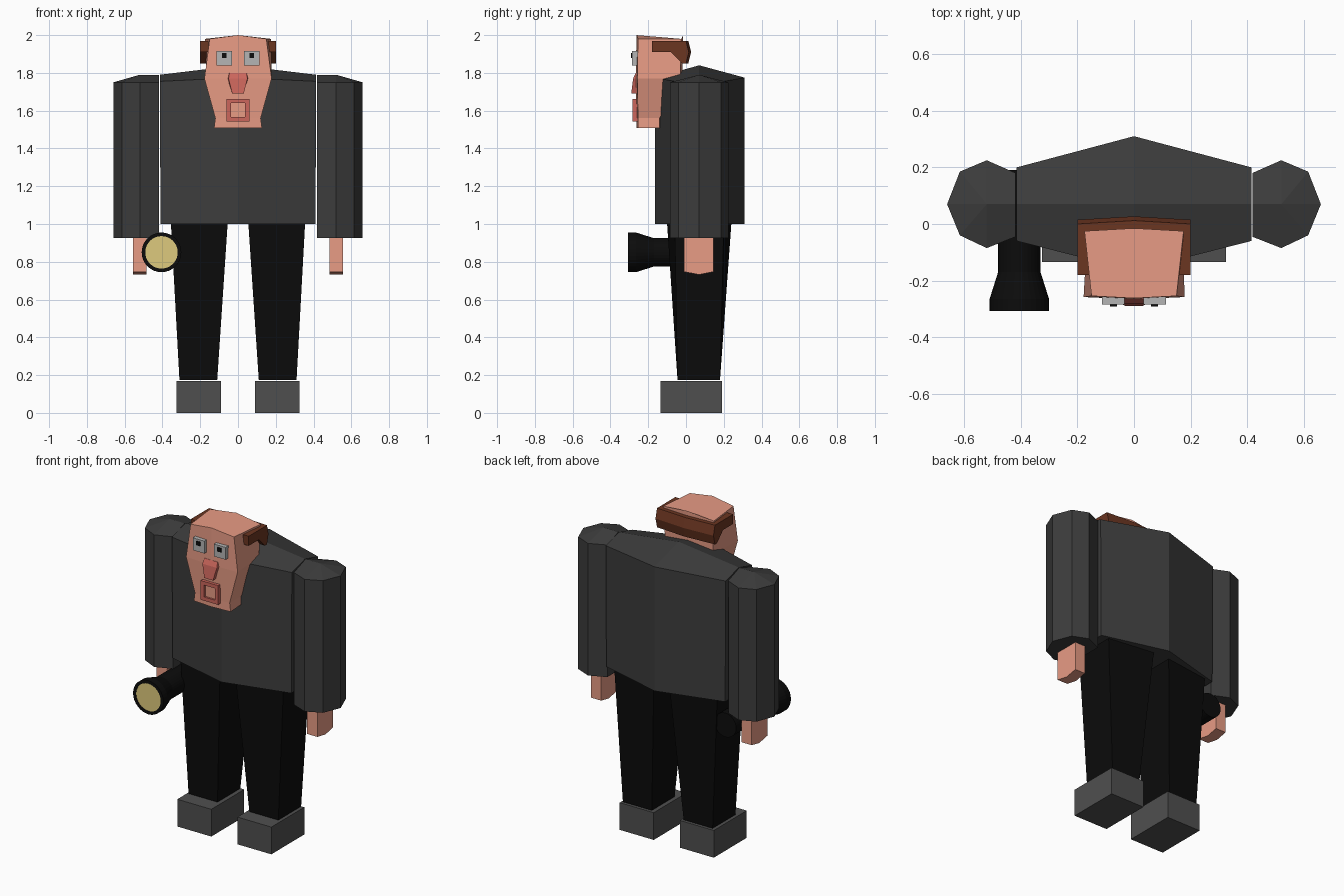
import bpy, bmesh
from math import pi, cos, sin

if "Cube" in bpy.data.objects:
    bpy.data.objects.remove(bpy.data.objects["Cube"])

mats = {}


def paint(ob, color):
    """Colours are given as seen on screen and converted to linear."""
    if color not in mats:
        m = bpy.data.materials.new("paint_%d" % len(mats))
        lin = [c / 12.92 if c < .04 else ((c + .055) / 1.055) ** 2.4 for c in color]
        m.diffuse_color = (*lin, 1)
        m.use_nodes = True
        m.node_tree.nodes["Principled BSDF"].inputs["Base Color"].default_value = m.diffuse_color
        mats[color] = m
    ob.data.materials.append(mats[color])


def loft(name, rings, color, side=1, cap_top=True, cap_bottom=True):
    """Skin a stack of equal-length point rings; side=-1 mirrors in x."""
    bm = bmesh.new()
    vs = [[bm.verts.new((side * x, y, z)) for x, y, z in r] for r in rings]
    n = len(vs[0])
    for a, b in zip(vs, vs[1:]):
        for i in range(n):
            j = (i + 1) % n
            bm.faces.new((a[i], a[j], b[j], b[i]))
    if cap_bottom:
        bm.faces.new(vs[0])
    if cap_top:
        bm.faces.new(vs[-1])
    bmesh.ops.remove_doubles(bm, verts=bm.verts, dist=1e-4)
    bmesh.ops.recalc_face_normals(bm, faces=bm.faces)
    me = bpy.data.meshes.new(name)
    bm.to_mesh(me)
    bm.free()
    ob = bpy.data.objects.new(name, me)
    bpy.context.collection.objects.link(ob)
    paint(ob, color)
    return ob


def rect(x0, x1, y0, y1, z):
    return [(x0, y0, z), (x1, y0, z), (x1, y1, z), (x0, y1, z)]


def box(name, x, y, z, color, side=1):
    return loft(name, [rect(*x, *y, z[0]), rect(*x, *y, z[1])], color, side)


SKIN, HAIR, RED = (0.91, 0.61, 0.52), (0.42, 0.21, 0.13), (0.80, 0.40, 0.36)
COAT, BLACK, SHOE = (0.235, 0.235, 0.235), (0.045, 0.045, 0.045), (0.31, 0.31, 0.31)
EYE, LENS = (0.71, 0.71, 0.71), (0.87, 0.79, 0.49)

# Torso: hexagonal prism with a ridged roof
hexa = [(-.41, .2), (0, .31), (.41, .2), (.41, -.06), (0, -.165), (-.41, -.06)]
loft("torso", [
    [(x, y, 1.0) for x, y in hexa],
    [(x * 1.01, y, 1.775 if x == 0 else 1.755) for x, y in hexa],
    [(x * 1.01, .07, 1.84 if x == 0 else 1.79) for x, y in hexa]], COAT, cap_top=False)

# Arms, hands, legs and shoes
arm = [(.66, .07), (.615, .185), (.52, .225), (.418, .18),
       (.418, -.045), (.52, -.085), (.615, -.04)]
hand = [(.485, -.01), (.555, -.01), (.555, .07), (.555, .145), (.485, .145), (.485, .07)]
for s, tag in ((-1, "right"), (1, "left")):
    loft(tag + "_sleeve", [
        [(x, y, .925) for x, y in arm],
        [(x, y, 1.75) for x, y in arm],
        [(x if x in (.66, .418) else .52, .07, 1.75 if x == .66 else 1.79) for x, y in arm]],
        COAT, s, cap_top=False)
    loft(tag + "_hand", [
        [(x, y, .732 if y == .07 else .747) for x, y in hand],
        [(x, y, .94) for x, y in hand]], SKIN, s)
    # leg tops narrow outwards to stay under the coat
    loft(tag + "_leg", [rect(.11, .31, -.045, .18, .175),
                        [(.055, -.1, 1.0), (.355, -.06, 1.0),
                         (.355, .2, 1.0), (.055, .24, 1.0)]], BLACK, s)
    box(tag + "_shoe", (.09, .325), (-.135, .19), (0, .17), SHOE, s)
    box(tag + "_eye", (.033, .113), (-.285, -.235), (1.84, 1.917), EYE, s)
    box(tag + "_pupil", (.06, .085), (-.291, -.28), (1.88, 1.905), BLACK, s)


# Head: stacked six-sided rings, creased down the middle
def head_ring(z, wf, wb, yf, yb, rise=0):
    return [(-wf, yf + .008, z), (0, yf, z + rise), (wf, yf + .008, z),
            (wb, yb - .01, z), (0, yb, z + rise), (-wb, yb - .01, z)]


loft("head", [
    head_ring(1.507, .127, .12, -.262, -.13),
    head_ring(1.56, .12, .12, -.262, -.13),
    head_ring(1.77, .178, .165, -.266, -.02),
    head_ring(1.98, .15, .175, -.262, -.015, .02)], SKIN)

# Hair: side profile swept around the back of the head
profile = [(-.18, 1.97), (0, 1.97), (.015, 1.91), (0, 1.85),
           (-.02, 1.85), (-.08, 1.91), (-.18, 1.91)]
loft("hair", [[(x, y + (.012 if x == 0 and y > -.05 else 0), z) for y, z in profile]
              for x in (-.2, 0, .2)], HAIR)

# Nose: wedge growing outwards towards the tip
loft("nose", [
    [(-.03, -.25, 1.69), (.03, -.25, 1.69), (.03, -.29, 1.69), (-.03, -.29, 1.69)],
    [(-.055, -.25, 1.77), (.055, -.25, 1.77), (.05, -.28, 1.77), (-.05, -.28, 1.77)],
    [(-.05, -.25, 1.8), (.05, -.25, 1.8), (.045, -.266, 1.8), (-.045, -.266, 1.8)]], RED)


# Mouth: square lips with a recessed centre
def square(h, y):
    return [(x * h, y, 1.603 + z * h) for x, z in ((-1, -1), (1, -1), (1, 1), (-1, 1))]


loft("lips", [square(.06, -.24), square(.06, -.282), square(.037, -.282),
              square(.037, -.268)], RED)
loft("mouth", [square(.037, -.25), square(.037, -.27)], SKIN)


# Torch: lathe along y
def circle(r, y, n=32):
    return [(-.405 + r * cos(2 * pi * i / n), y, .85 + r * sin(2 * pi * i / n))
            for i in range(n)]


loft("torch_body", [circle(.075, .19), circle(.075, -.17), circle(.105, -.265),
                    circle(.105, -.307), circle(.086, -.307), circle(.086, -.297)], BLACK)
loft("torch_lens", [circle(.086, -.29), circle(.086, -.304)], LENS)
